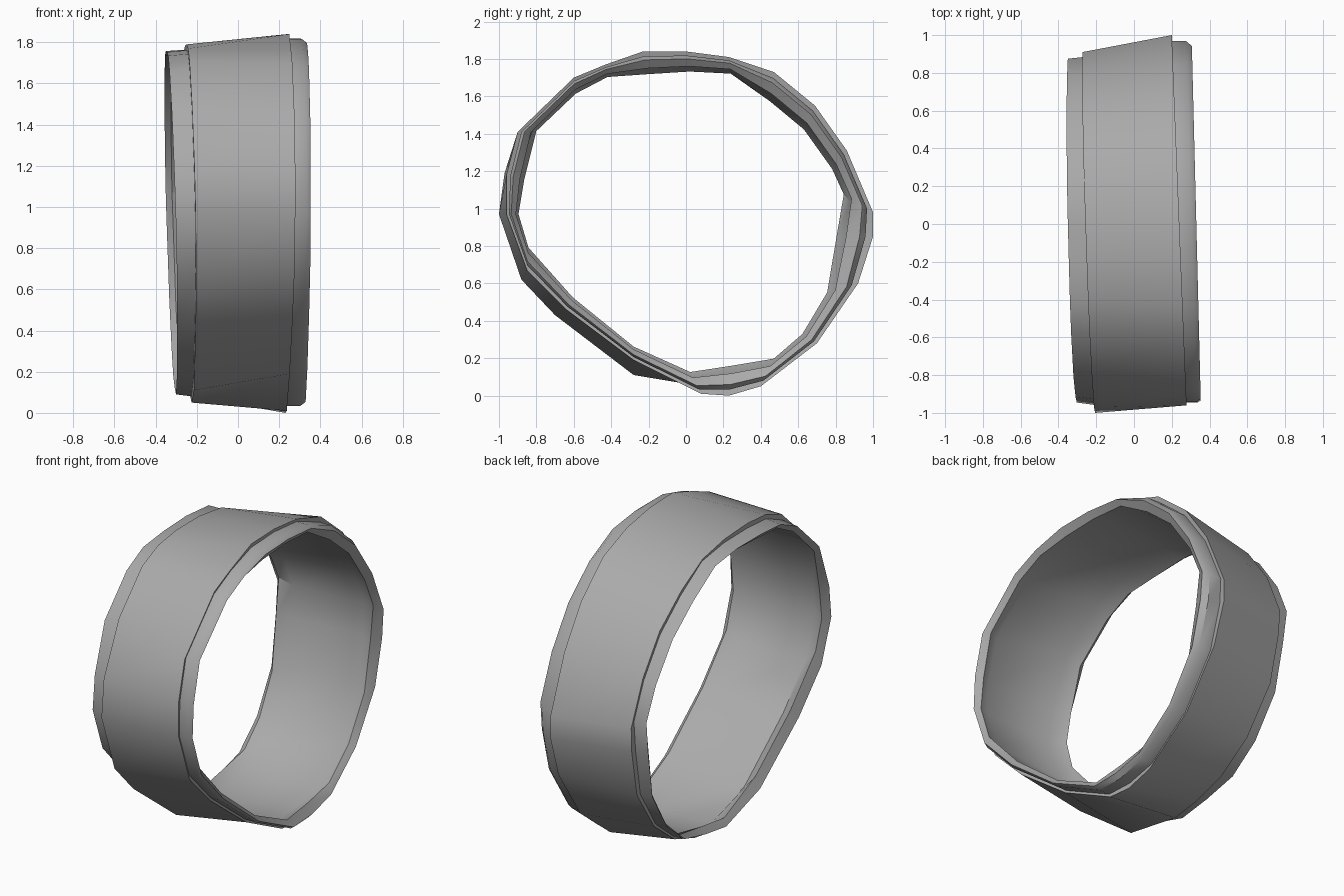
import bpy, bmesh, math

cube = bpy.data.objects.get("Cube")
if cube:
    bpy.data.objects.remove(cube, do_unlink=True)

# Matching outlines (y, z): the band's edge at each end, and the narrowest opening
PLUS_EDGE = [(-.23, 1.84), (0, 1.84), (.23, 1.81), (.47, 1.73), (.69, 1.55), (.86, 1.31), (1, .98),
             (1, .85), (.92, .6), (.7, .28), (.4, .05), (.23, 0), (.08, .01), (-.28, .19),
             (-.64, .46), (-.85, .67), (-.96, .97), (-.96, 1.18), (-.9, 1.41), (-.6, 1.7), (-.43, 1.77)]
MINUS_EDGE = [(-.23, 1.79), (0, 1.785), (.22, 1.75), (.43, 1.64), (.64, 1.48), (.8, 1.26), (.91, 1),
              (.9, .85), (.84, .57), (.66, .31), (.45, .15), (.25, .08), (.08, .05), (-.28, .11),
              (-.7, .43), (-.88, .62), (-1, .97), (-.97, 1.19), (-.81, 1.49), (-.57, 1.71), (-.41, 1.77)]
NARROW = [(-.2, 1.715), (.02, 1.73), (.24, 1.72), (.45, 1.57), (.63, 1.42), (.78, 1.21), (.84, 1.08),
          (.8, .85), (.75, .55), (.62, .33), (.47, .2), (.25, .165), (.02, .13), (-.28, .27),
          (-.6, .53), (-.84, .8), (-.89, .97), (-.86, 1.15), (-.8, 1.41), (-.59, 1.61), (-.42, 1.7)]


def make_loop(bm, edge, blend, x, tilt_y, tilt_z):
    """One loop around the band: an edge drawn in towards the opening, tilted along x."""
    loop = []
    for (y0, z0), (y1, z1) in zip(edge, NARROW):
        y = y0 + (y1 - y0) * blend
        z = z0 + (z1 - z0) * blend
        loop.append(bm.verts.new((x + tilt_y * y + tilt_z * (z - .92), y, z)))
    return loop


# Cross-section of the band: edge, blend, x, tilt over y, tilt over z
SECTION = [
    (MINUS_EDGE, 0, -.24, -.035, -.02),    # outer edge
    (PLUS_EDGE, 0, .24, -.04, 0),          # outer edge
    (PLUS_EDGE, .2, .235, -.04, 0),        # step
    (PLUS_EDGE, .2, .305, -.03, 0),        # lip shoulder
    (PLUS_EDGE, .36, .33, -.025, 0),       # lip outside
    (PLUS_EDGE, .72, .3, -.025, 0),        # lip inside
    (PLUS_EDGE, .45, .225, -.04, 0),       # inner wall
    (MINUS_EDGE, .45, -.22, -.035, -.02),  # inner wall
    (MINUS_EDGE, .95, -.295, -.025, -.03), # lip inside
    (MINUS_EDGE, .5, -.325, -.025, -.03),  # lip outside
    (MINUS_EDGE, .38, -.24, -.035, -.02),  # step
]

bm = bmesh.new()
loops = [make_loop(bm, *row) for row in SECTION]
count = len(NARROW)
for i, a in enumerate(loops):
    b = loops[(i + 1) % len(loops)]
    for j in range(count):
        k = (j + 1) % count
        bm.faces.new((a[j], a[k], b[k], b[j]))
bmesh.ops.recalc_face_normals(bm, faces=bm.faces)

mesh = bpy.data.meshes.new("ring_band")
bm.to_mesh(mesh)
bm.free()
band = bpy.data.objects.new("ring_band", mesh)
bpy.context.collection.objects.link(band)

# Plain grey finish
grey = bpy.data.materials.new("plain_grey")
grey.use_nodes = True
colour = (.4, .4, .4, 1)
grey.diffuse_color = colour
grey.node_tree.nodes["Principled BSDF"].inputs["Base Color"].default_value = colour
mesh.materials.append(grey)

# Smooth round the band, crisp at the rims
bpy.ops.object.select_all(action="DESELECT")
band.select_set(True)
bpy.context.view_layer.objects.active = band
bpy.ops.object.shade_smooth_by_angle(angle=math.radians(35))
